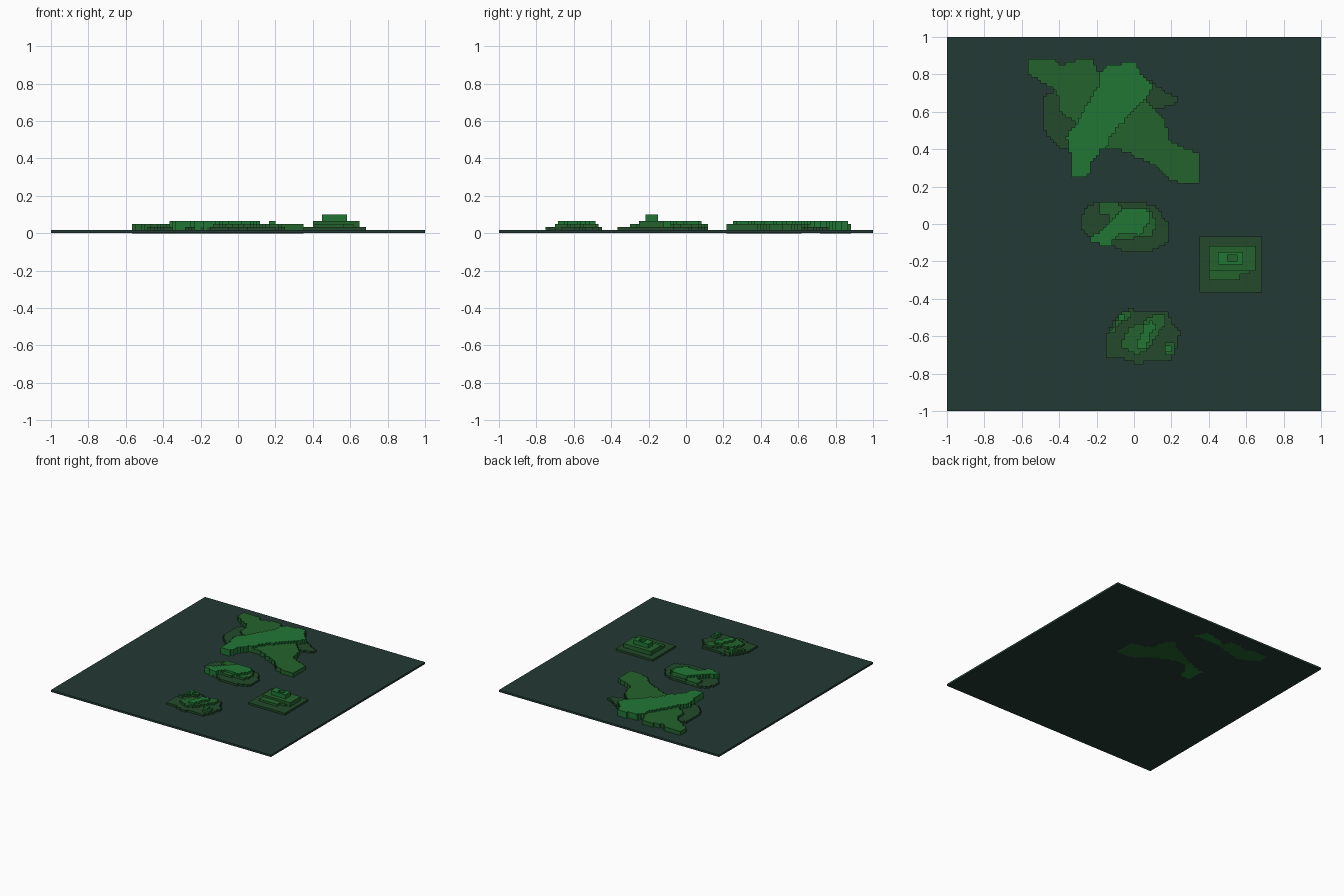
import bpy, bmesh

if "Cube" in bpy.data.objects:
    bpy.data.objects.remove(bpy.data.objects["Cube"], do_unlink=True)

N = 120                # grid cells along each side
S = 2.0 / N            # cell size, also the height of one step


def material(name, rgb):
    lin = [((c / 255 + 0.055) / 1.055) ** 2.4 for c in rgb] + [1.0]
    m = bpy.data.materials.new(name)
    m.use_nodes = True
    m.diffuse_color = lin
    m.node_tree.nodes["Principled BSDF"].inputs["Base Color"].default_value = lin
    return m


SEA = material("deep sea teal", (36, 58, 52))
DARK = material("dark green", (35, 74, 43))
MID = material("mid green", (36, 99, 45))
BRIGHT = material("bright green", (33, 118, 53))


def inside(x, y, poly):
    hit = False
    for (x1, y1), (x2, y2) in zip(poly, poly[1:] + poly[:1]):
        if (y1 > y) != (y2 > y) and x < (x2 - x1) * (y - y1) / (y2 - y1) + x1:
            hit = not hit
    return hit


def cells(poly):
    """Grid cells whose centre lies in the outline."""
    return {(i, j) for i in range(N) for j in range(N)
            if inside((i + 0.5) * S - 1, (j + 0.5) * S - 1, poly)}


def rect(x1, x2, y1, y2):
    return cells([(x1, y1), (x2, y1), (x2, y2), (x1, y2)])


def slab(name, mat, cell_set, z0, z1):
    """Stair-edged slab made of grid cells, from z0 up to z1."""
    bm = bmesh.new()
    verts = {}

    def vert(i, j):
        if (i, j) not in verts:
            verts[i, j] = bm.verts.new((i * S - 1, j * S - 1, z0))
        return verts[i, j]

    for i, j in sorted(cell_set):
        bm.faces.new([vert(i, j), vert(i + 1, j), vert(i + 1, j + 1), vert(i, j + 1)])
    res = bmesh.ops.extrude_face_region(bm, geom=bm.faces[:], use_keep_orig=True)
    top = [g for g in res["geom"] if isinstance(g, bmesh.types.BMVert)]
    bmesh.ops.translate(bm, verts=top, vec=(0, 0, z1 - z0))
    bmesh.ops.recalc_face_normals(bm, faces=bm.faces[:])
    me = bpy.data.meshes.new(name)
    bm.to_mesh(me)
    bm.free()
    me.materials.append(mat)
    ob = bpy.data.objects.new(name, me)
    bpy.context.collection.objects.link(ob)
    return ob


# Sea plate
bpy.ops.mesh.primitive_cube_add(size=1, location=(0, 0, (S + 0.0005) / 2))
sea = bpy.context.object
sea.name = "sea_plate"
sea.scale = (2, 2, S - 0.0005)
sea.data.materials.append(SEA)

ROOT = 0.6 * S         # slabs are sunk a little into the sea plate

# North island: shore, ridge arm running north-west to south-east, crossing crest
shore = cells([(-0.485, 0.68), (-0.485, 0.52), (-0.44, 0.44), (-0.37, 0.39), (-0.3, 0.4),
               (-0.08, 0.49), (0.05, 0.56), (0.11, 0.61), (0.22, 0.64), (0.24, 0.68),
               (0.18, 0.70), (0.1, 0.76), (0.0, 0.78), (-0.17, 0.78), (-0.41, 0.72)])
arm = cells([(-0.57, 0.81), (-0.57, 0.885), (-0.43, 0.885), (-0.38, 0.85), (-0.30, 0.885),
             (-0.22, 0.885), (-0.2, 0.83), (-0.15, 0.77), (0.06, 0.66), (0.17, 0.55),
             (0.19, 0.45), (0.27, 0.41), (0.35, 0.38), (0.35, 0.225), (0.23, 0.225),
             (0.17, 0.25), (0.1, 0.32), (0.02, 0.35), (-0.05, 0.39), (-0.15, 0.40),
             (-0.3, 0.53), (-0.40, 0.6), (-0.41, 0.71), (-0.50, 0.76)])
crest = cells([(-0.34, 0.31), (-0.34, 0.26), (-0.27, 0.245), (-0.24, 0.26), (-0.23, 0.32),
               (-0.18, 0.39), (-0.14, 0.41), (-0.12, 0.48), (0.0, 0.6), (0.1, 0.72),
               (0.1, 0.75), (0.03, 0.81), (0.02, 0.87), (-0.03, 0.875), (-0.08, 0.85),
               (-0.17, 0.84), (-0.19, 0.74), (-0.25, 0.64), (-0.30, 0.55), (-0.36, 0.47),
               (-0.355, 0.40), (-0.34, 0.39)])
slab("north_shore", DARK, shore, ROOT, 2 * S)
slab("north_arm", MID, arm, ROOT, 3 * S)
slab("north_crest", BRIGHT, crest, ROOT, 4 * S)
slab("north_arm_underside", MID, arm - shore, 0, 0.5 * S)
slab("north_crest_underside", BRIGHT, crest - shore - arm, 0, 0.5 * S)

# Middle island
slab("middle_shore", DARK, cells([
    (-0.29, -0.01), (-0.29, 0.04), (-0.24, 0.10), (-0.18, 0.125), (0.03, 0.125),
    (0.12, 0.09), (0.19, 0.0), (0.19, -0.10), (0.12, -0.135), (0.04, -0.155),
    (-0.04, -0.15), (-0.1, -0.125), (-0.19, -0.1), (-0.25, -0.06)]), ROOT, 2 * S)
slab("middle_slope", MID, cells([
    (-0.18, 0.12), (-0.09, 0.12), (-0.07, 0.09), (0.06, 0.09), (0.1, 0.05), (0.12, 0.0),
    (0.1, -0.06), (-0.08, -0.085), (-0.16, -0.02), (-0.12, 0.04), (-0.18, 0.05)]), ROOT, 3 * S)
slab("middle_crest", BRIGHT, cells([
    (-0.24, -0.10), (-0.12, -0.12), (-0.1, -0.07), (-0.06, -0.05), (0.04, -0.06),
    (0.06, -0.01), (0.09, 0.01), (0.07, 0.08), (-0.04, 0.085), (-0.09, 0.06),
    (-0.11, 0.03), (-0.16, -0.01), (-0.19, -0.05), (-0.24, -0.07)]), ROOT, 4 * S)

# South island
slab("south_shore", DARK, cells([
    (-0.145, -0.59), (-0.12, -0.53), (-0.06, -0.47), (-0.01, -0.45), (0.03, -0.47),
    (0.18, -0.47), (0.2, -0.53), (0.25, -0.57), (0.23, -0.65), (0.2, -0.73),
    (0.06, -0.735), (0.02, -0.75), (-0.07, -0.72), (-0.145, -0.72)]), ROOT, 2 * S)
slab("south_slope", MID, cells([
    (-0.07, -0.63), (-0.02, -0.55), (0.04, -0.53), (0.11, -0.48), (0.17, -0.48),
    (0.17, -0.53), (0.13, -0.59), (0.09, -0.65), (0.03, -0.70), (-0.03, -0.68),
    (-0.07, -0.66)]), ROOT, 3 * S)
slab("south_crest", BRIGHT, cells([
    (0.02, -0.66), (0.07, -0.66), (0.08, -0.6), (0.12, -0.55), (0.1, -0.52),
    (0.05, -0.54), (0.04, -0.6), (0.02, -0.62)]), ROOT, 4 * S)
slab("south_ledge", MID, cells([
    (-0.135, -0.58), (-0.11, -0.58), (-0.07, -0.53), (-0.02, -0.5), (-0.01, -0.465),
    (-0.06, -0.47), (-0.1, -0.53)]), ROOT, 3 * S)
slab("south_ledge_tip", BRIGHT, rect(-0.083, -0.05, -0.517, -0.483), ROOT, 4 * S)
slab("south_knoll", MID, rect(0.167, 0.217, -0.70, -0.633), ROOT, 3 * S)
slab("south_knoll_tip", BRIGHT, rect(0.167, 0.2, -0.683, -0.65), ROOT, 4 * S)

# Square stepped fort in the east
slab("fort_terrace", DARK, rect(0.35, 0.683, -0.367, -0.067), ROOT, 2 * S)
slab("fort_step", MID, rect(0.4, 0.567, -0.3, -0.233) | rect(0.4, 0.617, -0.267, -0.233),
     ROOT, 3 * S)
slab("fort_platform", MID, rect(0.4, 0.65, -0.25, -0.117), ROOT, 4 * S)
tower = rect(0.45, 0.583, -0.217, -0.15)
court = rect(0.5, 0.55, -0.2, -0.167)
slab("fort_tower", BRIGHT, tower - court, ROOT, 6 * S)
slab("fort_court", MID, court, ROOT, 5 * S)
